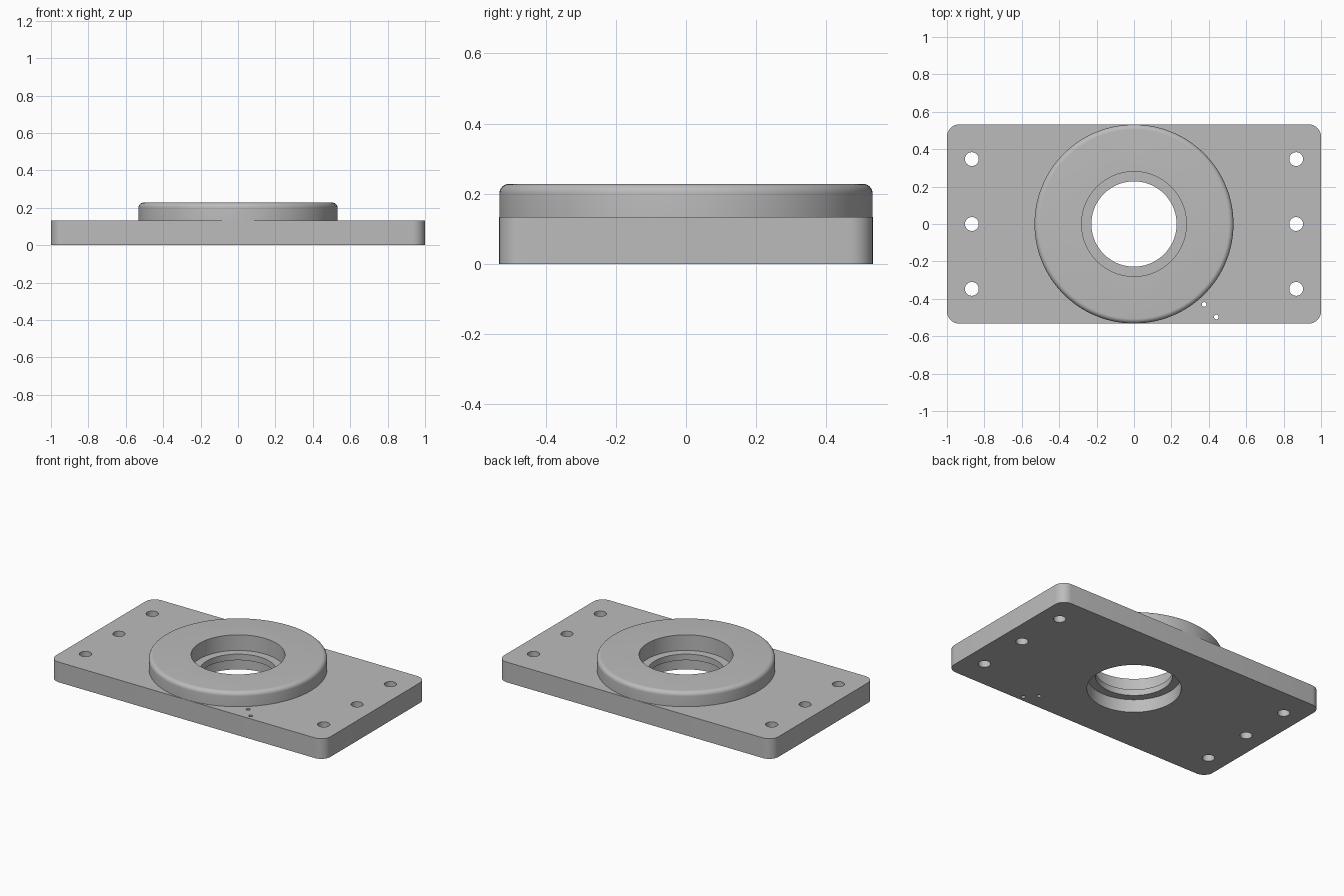
import bpy, bmesh, math

cube = bpy.data.objects.get("Cube")
if cube:
    bpy.data.objects.remove(cube, do_unlink=True)

grey = bpy.data.materials.new("machined grey")
grey.use_nodes = True
colour = (0.5, 0.5, 0.5, 1)
grey.diffuse_color = colour
grey.node_tree.nodes["Principled BSDF"].inputs["Base Color"].default_value = colour

HALF_Y, PLATE_TOP, BOSS_TOP = 0.533, 0.133, 0.228


def finish(name, bm):
    bmesh.ops.recalc_face_normals(bm, faces=bm.faces)
    mesh = bpy.data.meshes.new(name)
    bm.to_mesh(mesh)
    bm.free()
    obj = bpy.data.objects.new(name, mesh)
    bpy.context.collection.objects.link(obj)
    mesh.materials.append(grey)
    return obj


def lathe(name, profile, x=0, y=0, steps=96):
    """Closed solid of revolution from (radius, height) points, capped at both ends."""
    bm = bmesh.new()
    rings = []
    for r, z in profile:
        angles = [math.tau * i / steps for i in range(steps)]
        rings.append([bm.verts.new((x + r * math.cos(a), y + r * math.sin(a), z)) for a in angles])
    for low, high in zip(rings, rings[1:]):
        for i in range(steps):
            j = (i + 1) % steps
            bm.faces.new((low[i], low[j], high[j], high[i]))
    bm.faces.new(rings[0])
    bm.faces.new(rings[-1])
    return finish(name, bm)


def arc(cx, cy, r, start, steps=8):
    angles = [start + math.pi / 2 * i / steps for i in range(steps + 1)]
    return [(cx + r * math.cos(a), cy + r * math.sin(a)) for a in angles]


# Base plate with rounded vertical corners
bm = bmesh.new()
corner = 0.067
outline = []
for k, (sx, sy) in enumerate([(1, 1), (-1, 1), (-1, -1), (1, -1)]):
    outline += arc(sx * (1 - corner), sy * (HALF_Y - corner), corner, k * math.pi / 2)
base = bm.faces.new([bm.verts.new((px, py, 0)) for px, py in outline])
top = bmesh.ops.extrude_face_region(bm, geom=[base])["geom"]
bmesh.ops.translate(bm, vec=(0, 0, PLATE_TOP), verts=[v for v in top if isinstance(v, bmesh.types.BMVert)])
plate = finish("bearing_plate", bm)

# Round boss with a filleted top edge
radius, fillet = HALF_Y - 0.001, 0.027
boss = lathe("boss", [(radius, 0.05)] + arc(radius - fillet, BOSS_TOP - fillet, fillet, 0), steps=128)

# Bore, counterbored from both sides around an inner lip
wide, narrow, lip_low, lip_high = 0.28, 0.228, 0.085, 0.125
cutters = [lathe("bore_cutter", [(wide, -0.1), (wide, lip_low), (narrow, lip_low),
                                 (narrow, lip_high), (wide, lip_high), (wide, 0.4)])]

# Mounting holes at both ends, and two small pin holes
holes = [(sx * 0.867, y, 0.037) for sx in (-1, 1) for y in (-0.347, 0, 0.347)]
holes += [(0.375, -0.43, 0.0125), (0.44, -0.497, 0.0125)]
for x, y, r in holes:
    cutters.append(lathe("hole_cutter", [(r, -0.1), (r, 0.4)], x, y, 32))


# Join the boss, cut the holes, and keep only the finished part
def combine(tool, operation):
    mod = plate.modifiers.new(tool.name, "BOOLEAN")
    mod.object, mod.operation, mod.solver = tool, operation, "EXACT"
    bpy.context.view_layer.objects.active = plate
    bpy.ops.object.modifier_apply(modifier=mod.name)
    bpy.data.objects.remove(tool, do_unlink=True)


combine(boss, "UNION")
for cutter in cutters:
    combine(cutter, "DIFFERENCE")

bpy.ops.object.select_all(action="DESELECT")
plate.select_set(True)
bpy.context.view_layer.objects.active = plate
bpy.ops.object.shade_smooth_by_angle(angle=math.radians(30))
